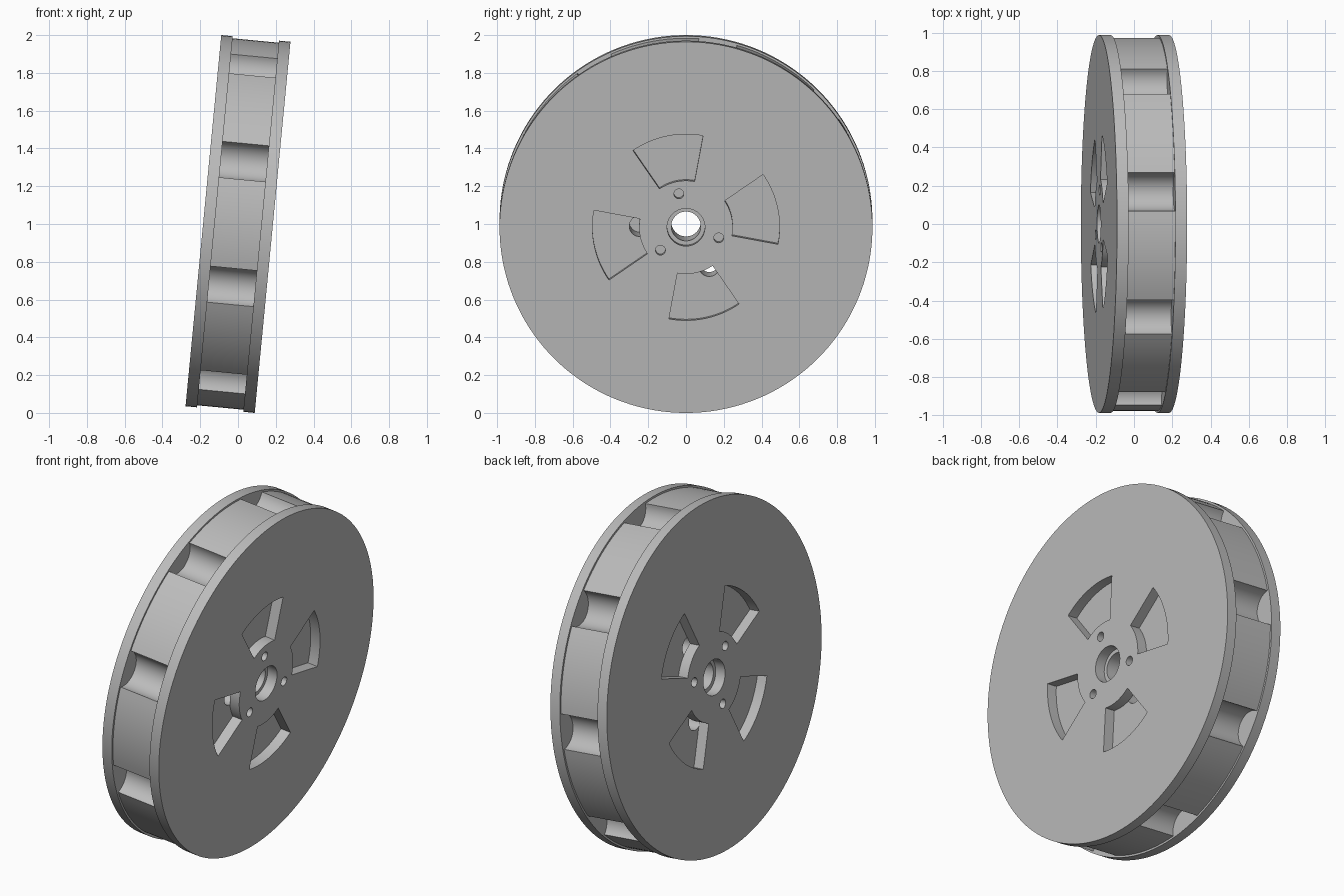
import bpy, bmesh, math
from math import sin, cos, radians, pi

if "Cube" in bpy.data.objects:
    bpy.data.objects.remove(bpy.data.objects["Cube"], do_unlink=True)

TILT = radians(5.5)
PLATE_R, CORE_R = 0.987, 0.976
HALF, CORE_HALF = 0.184, 0.123

grey = bpy.data.materials.new("plain grey")
grey.use_nodes = True
colour = (0.5, 0.5, 0.5, 1)
grey.diffuse_color = colour
grey.node_tree.nodes["Principled BSDF"].inputs["Base Color"].default_value = colour


def polar(r, deg):
    return r * cos(radians(deg)), r * sin(radians(deg))


def circle(r, n, centre=(0, 0)):
    return [(centre[0] + r * cos(2 * pi * i / n), centre[1] + r * sin(2 * pi * i / n))
            for i in range(n)]


def arc(r, start, end, n):
    return [polar(r, start + (end - start) * i / n) for i in range(n + 1)]


def sector(mid):
    # Window outline between two radii
    return arc(0.495, mid - 22.5, mid + 22.5, 16) + arc(0.248, mid + 22.5, mid - 22.5, 16)


def prism(name, outlines, x0, x1):
    # Extrude y-z outlines along the wheel axis
    bm = bmesh.new()
    for pts in outlines:
        face = bm.faces.new([bm.verts.new((x0, y, z)) for y, z in pts])
        ext = bmesh.ops.extrude_face_region(bm, geom=[face])
        verts = [v for v in ext["geom"] if isinstance(v, bmesh.types.BMVert)]
        bmesh.ops.translate(bm, verts=verts, vec=(x1 - x0, 0, 0))
    bmesh.ops.recalc_face_normals(bm, faces=bm.faces)
    mesh = bpy.data.meshes.new(name)
    bm.to_mesh(mesh)
    bm.free()
    mesh.materials.append(grey)
    obj = bpy.data.objects.new(name, mesh)
    bpy.context.scene.collection.objects.link(obj)
    return obj


def finish(obj, holes):
    # Cut the holes, shade and tilt the part
    cutter = prism("cutter", holes, -0.5, 0.5)
    cutter.hide_render = True
    mod = obj.modifiers.new("holes", "BOOLEAN")
    mod.operation = "DIFFERENCE"
    mod.solver = "EXACT"
    mod.object = cutter
    bpy.ops.object.select_all(action="DESELECT")
    bpy.context.view_layer.objects.active = obj
    obj.select_set(True)
    bpy.ops.object.modifier_apply(modifier=mod.name)
    bpy.data.objects.remove(cutter, do_unlink=True)
    bpy.ops.object.shade_smooth_by_angle(angle=radians(30))
    obj.rotation_euler.y = TILT
    obj.location.z = 1


# Side plates: four windows, three bolt holes and an axle hole each
for name, x0, x1, window, bolt in (("left_plate", CORE_HALF, HALF, 12, 102),
                                   ("right_plate", -HALF, -CORE_HALF, 42, 12)):
    holes = [sector(window + 90 * k) for k in range(4)]
    holes += [circle(0.026, 24, polar(0.182, bolt + 120 * k)) for k in range(3)]
    holes.append(circle(0.1, 48))
    finish(prism(name, [circle(PLATE_R, 144)], x0, x1), holes)

# Core: rim scalloped by nine round grooves
GROOVE_R = 0.102
edge = math.degrees(2 * math.asin(GROOVE_R / (2 * CORE_R)))
rim = []
for k in range(9):
    a = 40 * k
    cy, cz = polar(CORE_R, a)
    for y, z in arc(GROOVE_R, a + 270 - edge / 2, a + 90 + edge / 2, 24):
        rim.append((cy + y, cz + z))
    rim += arc(CORE_R, a + edge, a + 40 - edge, 12)[1:-1]
core_holes = [circle(0.055, 32, polar(0.245, 60 + 120 * k)) for k in range(3)]
core_holes.append(circle(0.078, 48))
finish(prism("grooved_core", [rim], -CORE_HALF, CORE_HALF), core_holes)
